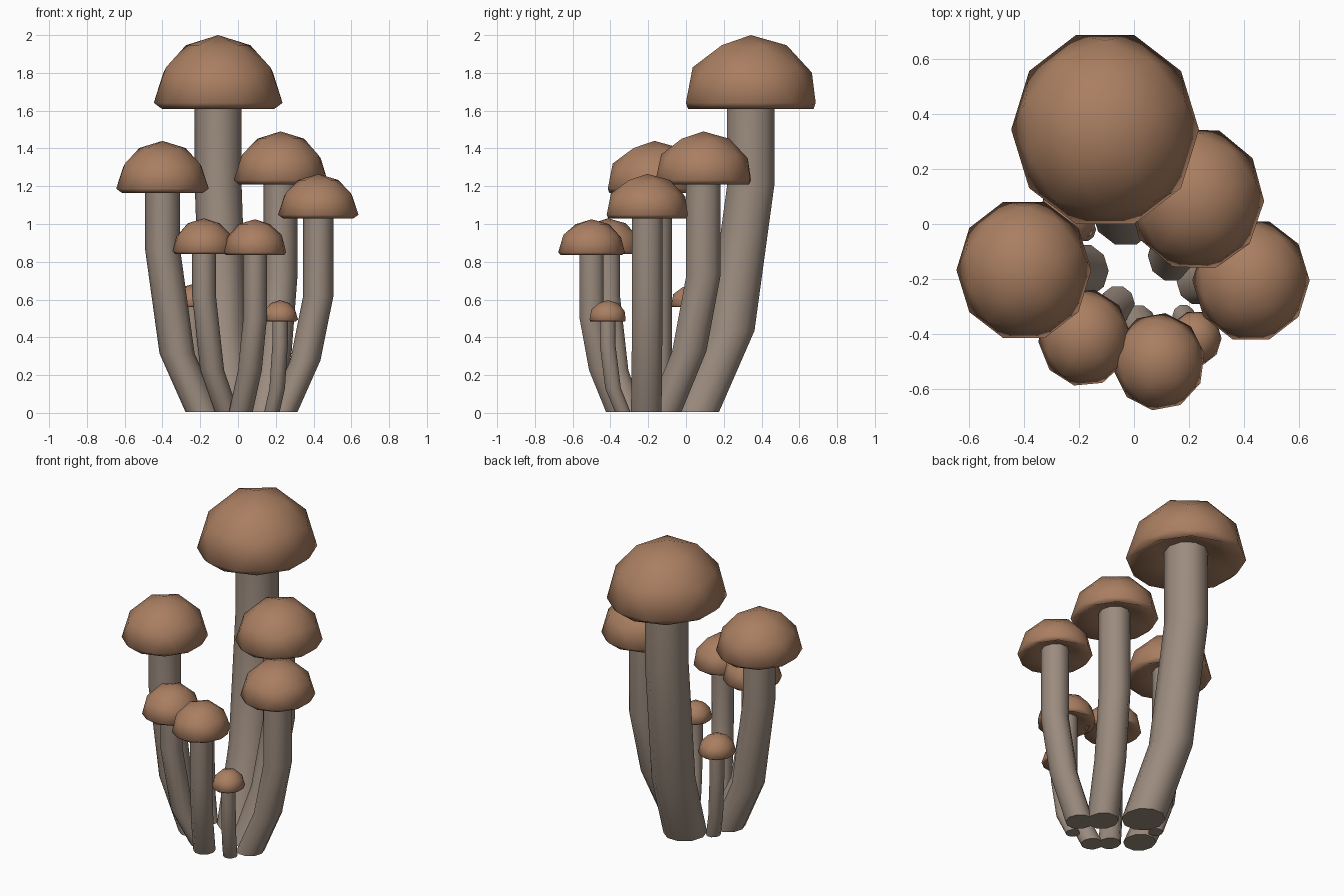
import bpy, bmesh, math
from mathutils import Matrix, Vector

if "Cube" in bpy.data.objects:
    bpy.data.objects.remove(bpy.data.objects["Cube"])


def material(name, rgb):
    m = bpy.data.materials.new(name)
    m.diffuse_color = (*rgb, 1)
    m.use_nodes = True
    m.node_tree.nodes["Principled BSDF"].inputs["Base Color"].default_value = m.diffuse_color
    return m


CAP = material("cap_brown", (0.40, 0.21, 0.12))
STEM = material("stem_grey", (0.33, 0.26, 0.21))
SY = 1.06  # caps and stems are slightly deeper than wide


def finish(bm, name, mat, angle):
    bmesh.ops.recalc_face_normals(bm, faces=bm.faces)
    me = bpy.data.meshes.new(name)
    bm.to_mesh(me)
    bm.free()
    me.materials.append(mat)
    ob = bpy.data.objects.new(name, me)
    bpy.context.collection.objects.link(ob)
    bpy.ops.object.select_all(action='DESELECT')
    ob.select_set(True)
    bpy.context.view_layer.objects.active = ob
    bpy.ops.object.shade_smooth_by_angle(angle=math.radians(angle))


def cap(name, x, y, r, z0, z1, turn):
    # icosphere dome with the lower half pushed up into a hollow underside
    lip = 0.08 * (z1 - z0)
    h = z1 - z0 - lip
    bm = bmesh.new()
    bmesh.ops.create_icosphere(bm, subdivisions=2, radius=1,
                               matrix=Matrix.Rotation(math.radians(18 + turn), 4, 'Z'))
    for v in bm.verts:
        s, z = 1.0, v.co.z * h
        if v.co.z < -0.7:
            z = 0.12 * h
        elif v.co.z < -0.2:
            z = -lip
            s = 0.92 / v.co.xy.length
        v.co = Vector((x + v.co.x * s * r, y + v.co.y * s * r * SY, z0 + lip + z))
    finish(bm, name, CAP, 75)


def stem(name, base, top, r, z0, bend):
    # loft of level rings leaning outward, then rising straight
    n = 10
    bm = bmesh.new()
    rings = []
    for z, f in ((0.005, 0), (0.27 * z0, 0.64), (bend * z0, 1), (z0 * 1.05, 1)):
        c = Vector(base).lerp(Vector(top), f)
        rings.append([bm.verts.new((c.x + r * math.cos(math.tau * i / n),
                                    c.y + r * SY * math.sin(math.tau * i / n), z))
                      for i in range(n)])
    for a, b in zip(rings, rings[1:]):
        for i in range(n):
            j = (i + 1) % n
            bm.faces.new((a[i], a[j], b[j], b[i]))
    bm.faces.new(rings[0])
    bm.faces.new(rings[-1])
    finish(bm, name, STEM, 60)


# name, cap centre, cap radius, stem radius, cap bottom, cap top, stem base, bend height, turn
MUSHROOMS = [
    ("tall_back", (-0.105, 0.343), 0.341, 0.124, 1.61, 2.00, (-0.03, 0.05), 0.75, 0),
    ("left", (-0.40, -0.167), 0.245, 0.093, 1.165, 1.44, (-0.185, -0.17), 0.75, 0),
    ("back_right", (0.225, 0.092), 0.248, 0.09, 1.21, 1.49, (0.14, -0.115), 0.60, -2),
    ("right", (0.425, -0.205), 0.213, 0.08, 1.03, 1.265, (0.235, -0.21), 0.60, 0),
    ("front_left", (-0.18, -0.413), 0.168, 0.063, 0.84, 1.03, (-0.06, -0.29), 0.74, 5),
    ("front", (0.09, -0.50), 0.168, 0.063, 0.835, 1.025, (0.015, -0.36), 0.60, 10),
    ("small_front", (0.223, -0.415), 0.095, 0.041, 0.485, 0.597, (0.18, -0.335), 0.75, 0),
    ("small_back", (-0.24, 0.03), 0.108, 0.042, 0.56, 0.682, (-0.18, -0.02), 0.75, 0),
]

for name, top, r, sr, z0, z1, base, bend, turn in MUSHROOMS:
    cap(name + "_cap", *top, r, z0, z1, turn)
    stem(name + "_stem", base, top, sr, z0, bend)
